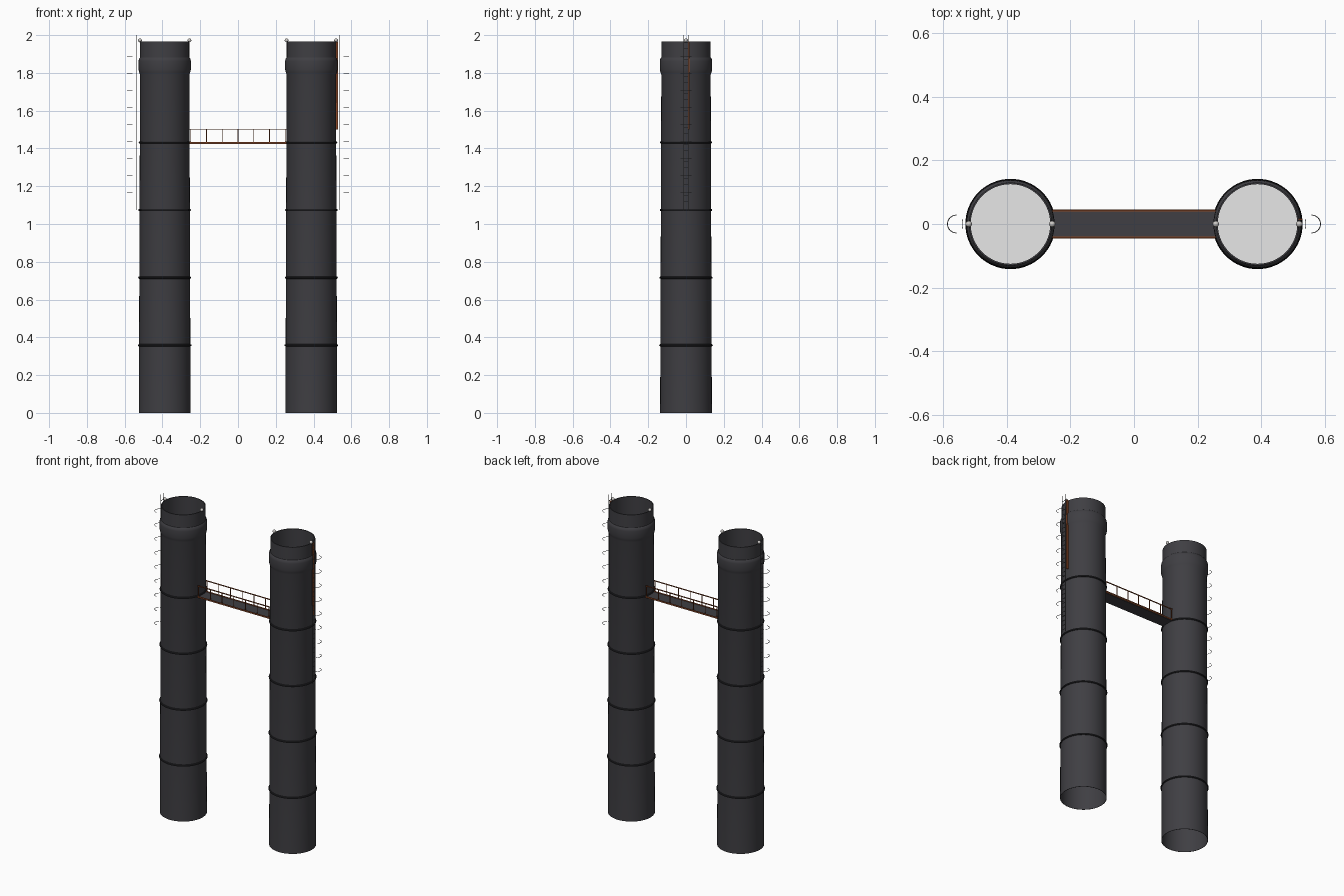
import bpy, bmesh, math
from mathutils import Vector

if "Cube" in bpy.data.objects:
    bpy.data.objects.remove(bpy.data.objects["Cube"])


def material(name, r, g, b):
    m = bpy.data.materials.new(name)
    m.diffuse_color = (r, g, b, 1)
    m.use_nodes = True
    m.node_tree.nodes["Principled BSDF"].inputs["Base Color"].default_value = m.diffuse_color
    return m


BODY = material("charcoal", 0.05, 0.049, 0.056)
BAND = material("black_steel", 0.02, 0.02, 0.023)
RUST = material("rust_orange", 0.26, 0.065, 0.02)
STEEL = material("grey_steel", 0.1, 0.1, 0.105)
LAMP = material("pale_grey", 0.6, 0.58, 0.56)
WHITE = material("white", 1.0, 1.0, 1.0)

CX = 0.388          # stack centre
SEG = 64


def finish(name, bm, mat, smooth=True):
    bmesh.ops.recalc_face_normals(bm, faces=bm.faces)
    me = bpy.data.meshes.new(name)
    bm.to_mesh(me)
    bm.free()
    ob = bpy.data.objects.new(name, me)
    bpy.context.collection.objects.link(ob)
    me.materials.append(mat)
    if smooth:
        bpy.ops.object.select_all(action='DESELECT')
        ob.select_set(True)
        bpy.context.view_layer.objects.active = ob
        bpy.ops.object.shade_smooth_by_angle(angle=math.radians(35))
    return ob


def lathe(bm, profile, cx, closed=True):
    rings = []
    for r, z in profile:
        rings.append([bm.verts.new((cx + r * math.cos(2 * math.pi * i / SEG),
                                    r * math.sin(2 * math.pi * i / SEG), z)) for i in range(SEG)])
    n = len(rings)
    for k in range(n if closed else n - 1):
        a, b = rings[k], rings[(k + 1) % n]
        for i in range(SEG):
            j = (i + 1) % SEG
            bm.faces.new((a[i], a[j], b[j], b[i]))


def box(bm, x0, x1, y0, y1, z0, z1):
    vs = bmesh.ops.create_cube(bm, size=1)["verts"]
    for v in vs:
        v.co = Vector(((x0 + x1) / 2 + v.co.x * (x1 - x0),
                       (y0 + y1) / 2 + v.co.y * (y1 - y0),
                       (z0 + z1) / 2 + v.co.z * (z1 - z0)))


def radius(z):
    return 0.137 - 0.007 * z / 1.965


for side, s in (("left", -1), ("right", 1)):
    cx = s * CX

    # tapered open tube with a collar near the top
    bm = bmesh.new()
    lathe(bm, [(radius(0), 0), (radius(1.79), 1.79), (0.135, 1.803), (0.1385, 1.818),
               (0.1385, 1.862), (0.1365, 1.874), (radius(1.882), 1.882),
               (0.130, 1.965), (0.125, 1.965), (0.135, 0)], cx)
    finish(side + "_stack", bm, BODY)

    # ring bands at the section joints
    bm = bmesh.new()
    for z in (0.358, 0.716, 1.074, 1.432):
        R = radius(z)
        lathe(bm, [(R + 0.006 * math.cos(a * math.pi / 4), z + 0.006 * math.sin(a * math.pi / 4))
                   for a in range(8)], cx)
    finish(side + "_bands", bm, BAND)

    # pale disc deep inside the flue
    bm = bmesh.new()
    vs = bmesh.ops.create_circle(bm, cap_ends=True, segments=SEG, radius=0.13)["verts"]
    for v in vs:
        v.co += Vector((cx, 0, 1.0))
    finish(side + "_flue_disc", bm, WHITE, False)

    # warning lamps on the rim
    bm = bmesh.new()
    for dx in (-0.131, 0.131):
        vs = bmesh.ops.create_uvsphere(bm, u_segments=16, v_segments=10, radius=0.01)["verts"]
        for v in vs:
            v.co += Vector((cx + dx, 0, 1.972))
    finish(side + "_rim_lamps", bm, LAMP)

    # ladder: two stringers and rungs
    bm = bmesh.new()
    lx = s * 0.539
    for y in (-0.013, 0.013):
        box(bm, lx - 0.0015, lx + 0.0015, y - 0.0015, y + 0.0015, 1.074, 2.0)
    for i in range(30):
        z = 1.09 + i * 0.03
        box(bm, lx - 0.001, lx + 0.001, -0.013, 0.013, z - 0.001, z + 0.001)
    finish(side + "_ladder", bm, STEEL, False)

    # half-round safety hoops
    cu = bpy.data.curves.new(side + "_hoops", 'CURVE')
    cu.dimensions = '3D'
    cu.bevel_depth = 0.0013
    cu.bevel_resolution = 1
    for k in range(9):
        sp = cu.splines.new('POLY')
        sp.points.add(12)
        for i, p in enumerate(sp.points):
            a = math.pi * (i / 12 - 0.5)
            p.co = (s * (0.558 + 0.028 * math.cos(a)), 0.028 * math.sin(a), 1.165 + 0.09 * k, 1)
    cu.materials.append(STEEL)
    bpy.context.collection.objects.link(bpy.data.objects.new(side + "_ladder_hoops", cu))

# copper-coloured conductor strip beside the right ladder
bm = bmesh.new()
box(bm, 0.517, 0.530, 0.012, 0.018, 1.5, 1.965)
finish("conductor_strip", bm, RUST, False)

# walkway deck
bm = bmesh.new()
box(bm, -0.256, 0.256, -0.042, 0.042, 1.424, 1.431)
finish("walkway_deck", bm, BODY, False)

# walkway railings: kick edge, top rail and posts on both sides
bm = bmesh.new()
for y in (-0.043, 0.043):
    box(bm, -0.256, 0.256, y - 0.003, y + 0.003, 1.427, 1.435)
    box(bm, -0.256, 0.256, y - 0.0025, y + 0.0025, 1.499, 1.504)
    for i in range(7):
        x = -0.25 + i * 0.5 / 6
        box(bm, x - 0.002, x + 0.002, y - 0.002, y + 0.002, 1.43, 1.502)
finish("walkway_railings", bm, RUST, False)
